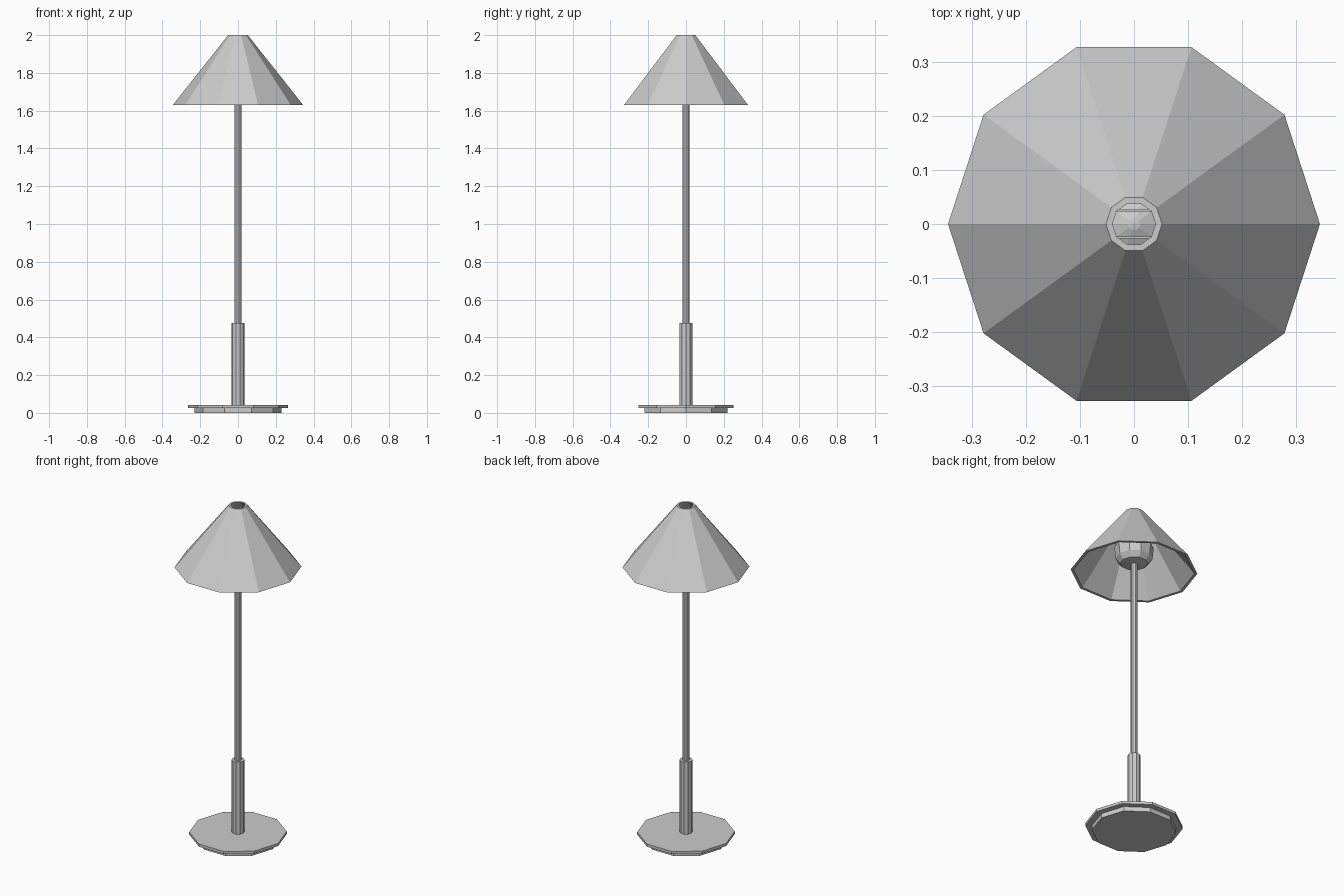
import bpy, bmesh, math

if "Cube" in bpy.data.objects:
    bpy.data.objects.remove(bpy.data.objects["Cube"])

SIDES = 10


def lathe(name, profile, closed=False, sides=SIDES):
    """Spin (radius, z) points round the z axis with flat facets."""
    bm = bmesh.new()
    rings = []
    for r, z in profile:
        if r == 0:
            rings.append([bm.verts.new((0, 0, z))] * sides)
        else:
            rings.append([bm.verts.new((r * math.cos(math.tau * i / sides),
                                        r * math.sin(math.tau * i / sides), z))
                          for i in range(sides)])
    pairs = list(zip(rings, rings[1:]))
    if closed:
        pairs.append((rings[-1], rings[0]))
    for a, b in pairs:
        for i in range(sides):
            j = (i + 1) % sides
            bm.faces.new(dict.fromkeys((a[i], a[j], b[j], b[i])))
    if not closed:
        for ring in (rings[0], rings[-1]):
            if ring[0] is not ring[1]:
                bm.faces.new(ring)
    bmesh.ops.recalc_face_normals(bm, faces=bm.faces)
    mesh = bpy.data.meshes.new(name)
    bm.to_mesh(mesh)
    bm.free()
    obj = bpy.data.objects.new(name, mesh)
    bpy.context.collection.objects.link(obj)
    return obj


# Stepped foot: smaller pad under a wider plate
lathe("base", [(0.23, 0), (0.23, 0.027), (0.265, 0.027), (0.265, 0.043)])

# Thick lower sleeve and slim pole
lathe("sleeve", [(0.035, 0.043), (0.035, 0.475)])
lathe("pole", [(0.019, 0.475), (0.019, 1.70)])

# Open conical shade with wall thickness
lathe("shade", [(0.345, 1.63), (0.052, 2.0), (0.040, 2.0), (0.329, 1.63)], closed=True)

# Faceted bulb under the shade
lathe("bulb", [(0, 1.672), (0.075, 1.68), (0.10, 1.71), (0.107, 1.775),
               (0.085, 1.83), (0.045, 1.86), (0.012, 1.875), (0, 1.877)])

# Thin cross bars holding the shade
for side, label in ((-1, "front"), (1, "back")):
    bpy.ops.mesh.primitive_cube_add(size=1, location=(0, side * 0.025, 1.93))
    bar = bpy.context.object
    bar.name = "shade_bar_" + label
    bar.scale = (0.17, 0.003, 0.006)
